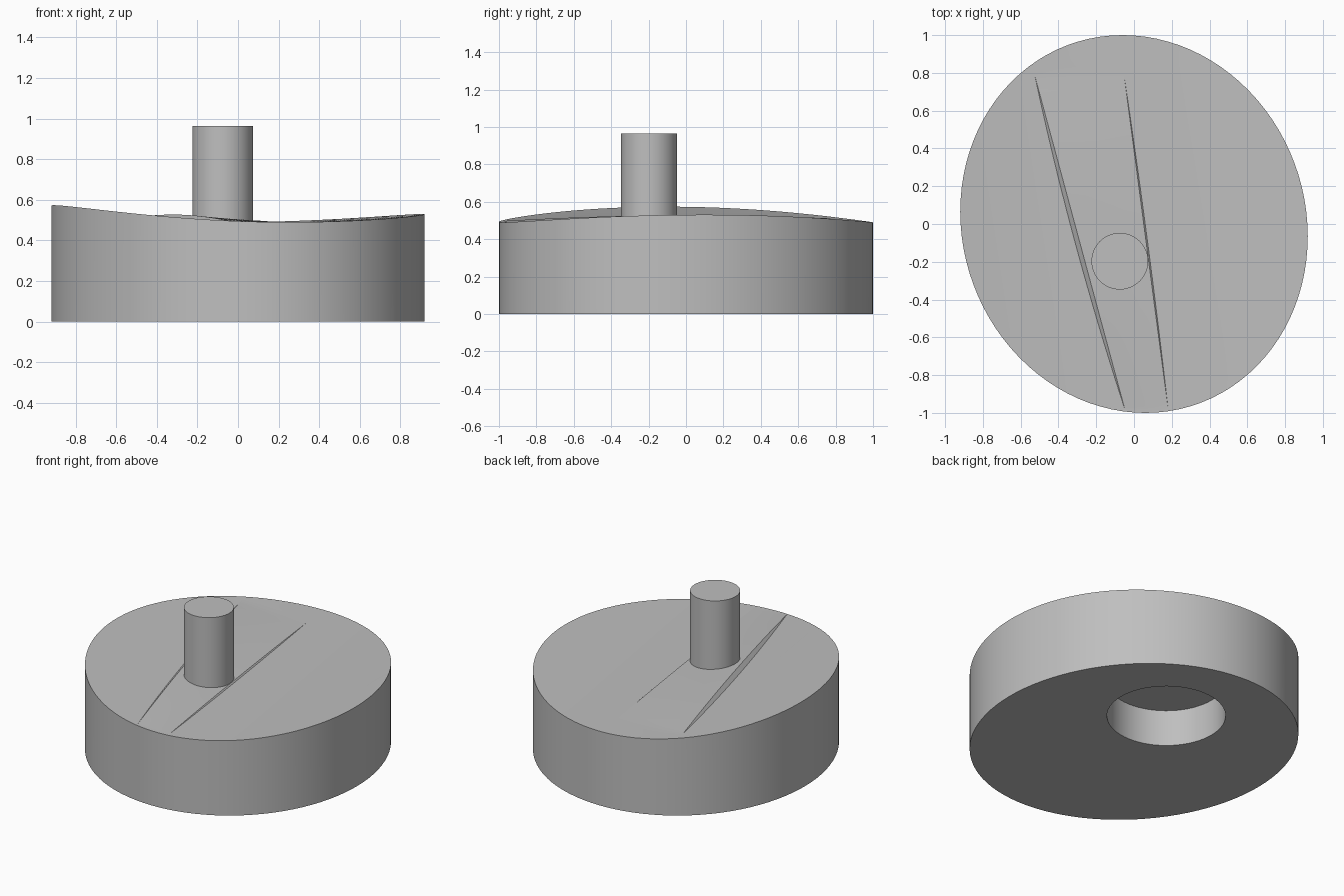
import bpy, bmesh
from math import sin, cos, pi

cube = bpy.data.objects.get("Cube")
if cube:
    bpy.data.objects.remove(cube, do_unlink=True)

grey = bpy.data.materials.new("plain_grey")
grey.use_nodes = True
colour = (0.52, 0.52, 0.52, 1)
grey.diffuse_color = colour
grey.node_tree.nodes["Principled BSDF"].inputs["Base Color"].default_value = colour


def finish(bm, name):
    bmesh.ops.recalc_face_normals(bm, faces=bm.faces)
    mesh = bpy.data.meshes.new(name)
    bm.to_mesh(mesh)
    bm.free()
    mesh.materials.append(grey)
    obj = bpy.data.objects.new(name, mesh)
    bpy.context.collection.objects.link(obj)
    bpy.ops.object.select_all(action='DESELECT')
    obj.select_set(True)
    bpy.context.view_layer.objects.active = obj
    bpy.ops.object.shade_smooth_by_angle(angle=0.5)
    return obj


def dish(x, y):
    """Height of the gently hollowed top."""
    u = x + 0.15 * y - 0.1
    return 0.49 + (0.08 if u < 0 else 0.06) * u * u


def span(a, b, n):
    return [a + (b - a) * i / n for i in range(n)]


def top_row(t):
    """Points across the top, with a low raised strip between two slanted lines."""
    y = sin(t)
    left, right = -0.06 * y - 0.918 * cos(t), -0.06 * y + 0.918 * cos(t)
    clamp = lambda x: min(max(x, left), right)
    taper = max(0, 1 - ((y + 0.1) / 0.88) ** 2)
    line_l = clamp(-0.54 + (0.84 - y) * 0.27)
    line_r = clamp(-0.07 + (0.92 - y) * 0.132)
    foot_l, foot_r = clamp(line_l - 0.025 * taper), clamp(line_r + 0.008 * taper)
    pts = [(x, 0) for x in span(left, foot_l, 10)] + [(foot_l, 0)]
    pts += [(line_l + (line_r - line_l) * i / 4, (0.024 - 0.004 * i) * taper)
            for i in range(5)]
    pts += [(x, 0) for x in span(foot_r, right, 10)] + [(right, 0)]
    return [(x, y, dish(x, y) + lift) for x, lift in pts]


# Body: oval top surface
bm = bmesh.new()
ROWS = 48
rows = [[bm.verts.new(p) for p in top_row(-pi / 2 + pi * i / ROWS)]
        for i in range(ROWS + 1)]
for a, b in zip(rows, rows[1:]):
    for i in range(len(a) - 1):
        bm.faces.new((a[i], a[i + 1], b[i + 1], b[i]))
bmesh.ops.remove_doubles(bm, verts=bm.verts, dist=0.0005)

# Body: side wall down to the ground
rim = [e for e in bm.edges if e.is_boundary]
wall = bmesh.ops.extrude_edge_only(bm, edges=rim)["geom"]
for v in wall:
    if isinstance(v, bmesh.types.BMVert):
        v.co.z = 0
base_edges = [e for e in bm.edges if e.is_boundary]

# Body: round blind socket in the underside
socket = bmesh.ops.create_circle(bm, segments=64, radius=0.355)["verts"]
for v in socket:
    v.co.x += 0.05
    v.co.y += 0.36
mouth = list({e for v in socket for e in v.link_edges})
roof = bmesh.ops.extrude_edge_only(bm, edges=mouth)["geom"]
for v in roof:
    if isinstance(v, bmesh.types.BMVert):
        v.co.z = 0.24
roof_edges = [e for e in roof if isinstance(e, bmesh.types.BMEdge)
              and all(v.co.z > 0.2 for v in e.verts)]
bmesh.ops.triangle_fill(bm, edges=roof_edges, use_beauty=True)
bmesh.ops.triangle_fill(bm, edges=base_edges + mouth, use_beauty=True)
finish(bm, "oval_body")

# Peg standing off-centre on the top
bm = bmesh.new()
bmesh.ops.create_cone(bm, cap_ends=True, segments=48, radius1=0.15, radius2=0.15, depth=0.515)
bmesh.ops.translate(bm, verts=bm.verts, vec=(-0.075, -0.197, 0.7075))
finish(bm, "peg")
